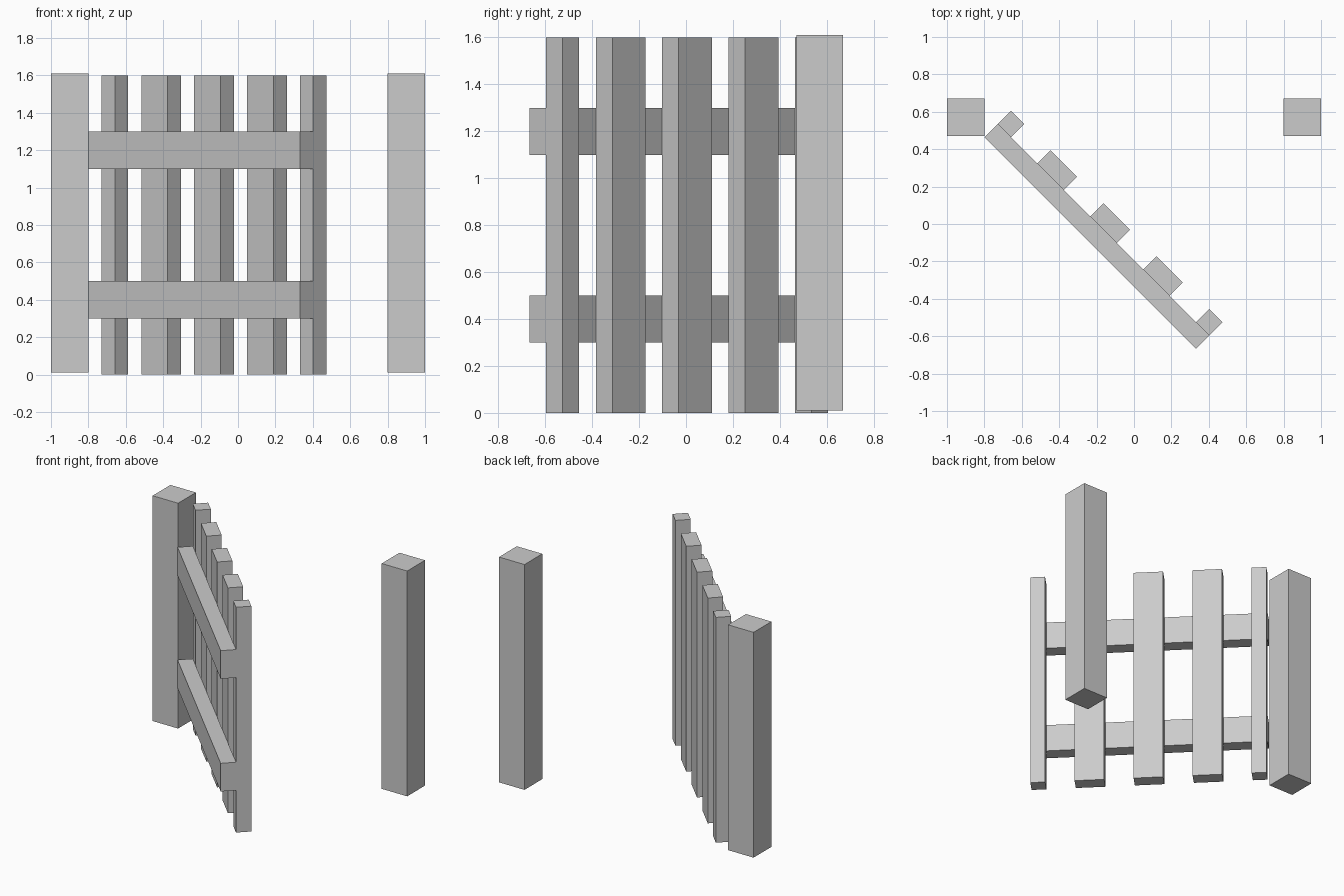
import bpy
from math import radians
from mathutils import Matrix, Vector

if "Cube" in bpy.data.objects:
    bpy.data.objects.remove(bpy.data.objects["Cube"])

# Gate frame: origin at the hinge corner, swung open 45 degrees
GATE = Matrix.Translation((-0.8, 0.464, 0)) @ Matrix.Rotation(radians(-45), 4, 'Z')


def box(name, lo, hi, frame=Matrix()):
    """Box between two corners, placed in the given frame."""
    lo, hi = Vector(lo), Vector(hi)
    bpy.ops.mesh.primitive_cube_add(size=1)
    ob = bpy.context.object
    ob.name = name
    ob.data.transform(Matrix.Diagonal((*(hi - lo), 1)))
    ob.matrix_world = frame @ Matrix.Translation((lo + hi) / 2)
    return ob


# Square posts either side of the opening
for name, x in (("left_post", -1.0), ("right_post", 0.8)):
    box(name, (x, 0.47, 0.01), (x + 0.2, 0.67, 1.61))

# Horizontal gate rails
for name, z in (("lower_rail", 0.3), ("upper_rail", 1.1)):
    box(name, (0, 0, z), (1.6, 0.1, z + 0.2), GATE)

# Upright slats behind the rails, half width at both ends
for i, (u, width) in enumerate(((0, 0.1), (0.3, 0.2), (0.7, 0.2), (1.1, 0.2), (1.5, 0.1))):
    box(f"slat_{i + 1}", (u, 0.1, 0), (u + width, 0.2, 1.6), GATE)
